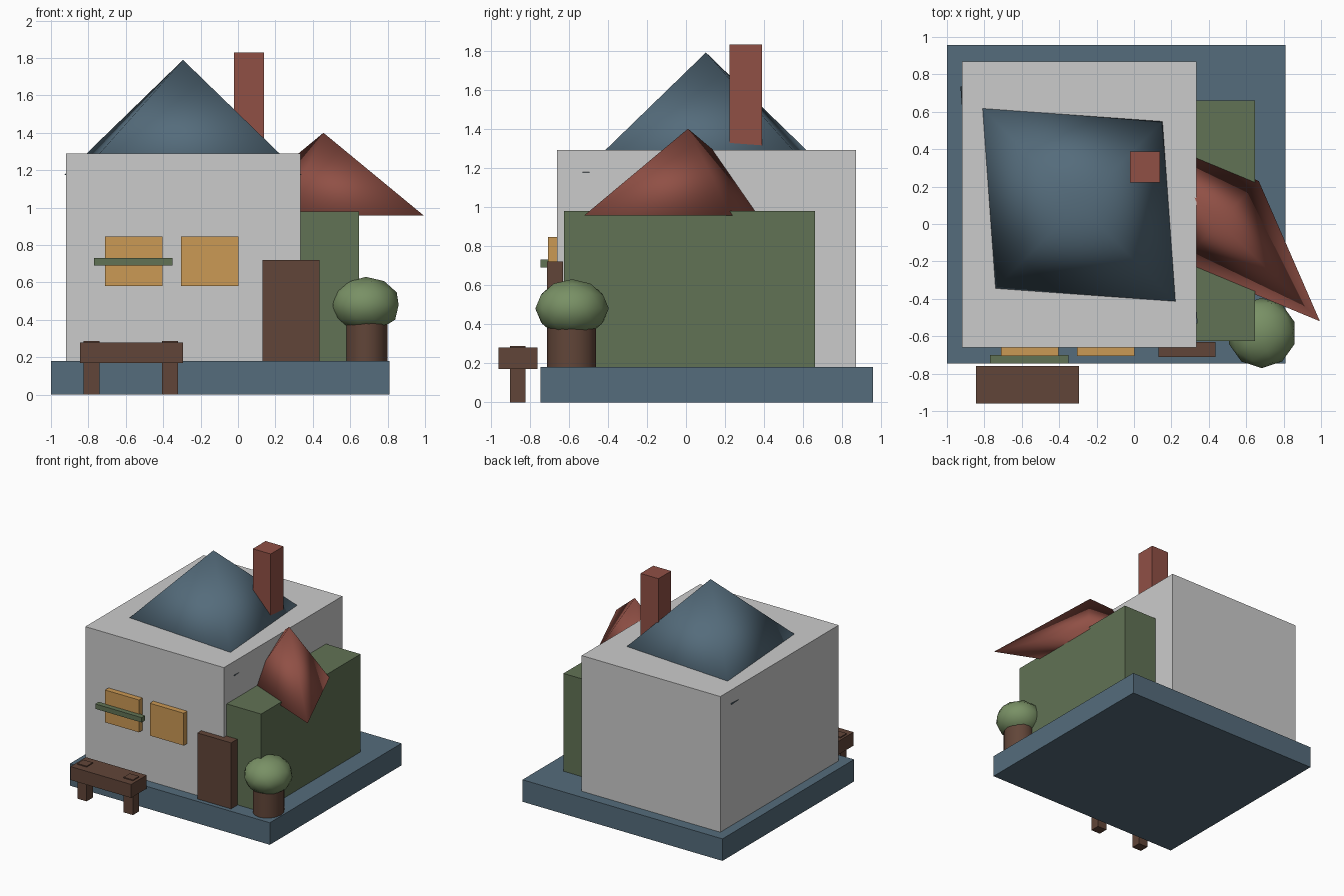
import bpy, bmesh
from mathutils import Vector

if "Cube" in bpy.data.objects:
    bpy.data.objects.remove(bpy.data.objects["Cube"])

def material(name, rgb):
    m = bpy.data.materials.new(name)
    m.diffuse_color = (*rgb, 1)
    m.use_nodes = True
    m.node_tree.nodes["Principled BSDF"].inputs["Base Color"].default_value = m.diffuse_color
    return m

slate = material("slate", (0.09, 0.15, 0.20))
green = material("green", (0.12, 0.17, 0.09))
leaf = material("leaf", (0.19, 0.28, 0.13))
brick = material("brick", (0.28, 0.08, 0.06))
wood = material("wood", (0.12, 0.06, 0.04))
amber = material("amber", (0.60, 0.32, 0.09))

def finish(name, bm, mat=None, smooth=False):
    bmesh.ops.recalc_face_normals(bm, faces=bm.faces)
    me = bpy.data.meshes.new(name)
    bm.to_mesh(me)
    bm.free()
    for p in me.polygons:
        p.use_smooth = smooth
    if mat:
        me.materials.append(mat)
    ob = bpy.data.objects.new(name, me)
    bpy.context.collection.objects.link(ob)
    return ob

def box(name, x, y, z, mat=None):
    bm = bmesh.new()
    bmesh.ops.create_cube(bm, size=1)
    for v in bm.verts:
        v.co = [r[0] + (c + 0.5) * (r[1] - r[0]) for c, r in zip(v.co, (x, y, z))]
    return finish(name, bm, mat)

def pyramid(name, apex, base_z, a, b, mat):
    # a and b are the half diagonals of the four-sided base
    bm = bmesh.new()
    top = bm.verts.new(apex)
    a, b = Vector((*a, 0)), Vector((*b, 0))
    centre = Vector((apex[0], apex[1], base_z))
    ring = [bm.verts.new(centre + d) for d in (a, b, -a, -b)]
    bm.faces.new(ring)
    for i in range(4):
        bm.faces.new((ring[i], ring[(i + 1) % 4], top))
    return finish(name, bm, mat, True)

# Ground slab and the two building volumes
box("foundation", (-1, 0.81), (-0.745, 0.957), (0, 0.18), slate)
box("house_body", (-0.92, 0.335), (-0.66, 0.87), (0.18, 1.29))
box("side_wing", (0.27, 0.647), (-0.625, 0.66), (0.18, 0.98), green)

# Roofs, with eaves partly sunk into the walls, and chimney
pyramid("main_roof", (-0.294, 0.102, 1.79), 1.175, (0.634, -0.634), (0.549, 0.549), slate)
pyramid("wing_roof", (0.457, 0.01, 1.40), 0.957, (0.537, -0.53), (0.21, 0.22), brick)
box("chimney", (-0.022, 0.14), (0.223, 0.388), (1.25, 1.83), brick)

# Door, windows and sill
box("door", (0.13, 0.435), (-0.71, -0.63), (0.18, 0.72), wood)
for side, x in (("left", -0.71), ("right", -0.305)):
    box(side + "_window", (x, x + 0.307), (-0.705, -0.64), (0.58, 0.845), amber)
box("window_sill", (-0.77, -0.35), (-0.745, -0.70), (0.69, 0.73), green)

# Bench
box("bench_seat", (-0.845, -0.295), (-0.96, -0.76), (0.17, 0.28), wood)
for side, x in (("left", -0.825), ("right", -0.405)):
    box(side + "_bench_leg", (x, x + 0.085), (-0.90, -0.82), (0, 0.288), wood)

# Potted bush
bm = bmesh.new()
bmesh.ops.create_cone(bm, cap_ends=True, segments=16, radius1=0.5, radius2=0.5, depth=1)
pot = finish("plant_pot", bm, wood, True)
pot.location = (0.687, -0.585, 0.29)
pot.scale = (0.226, 0.25, 0.22)
bpy.context.view_layer.objects.active = pot
pot.select_set(True)
bpy.ops.object.shade_smooth_by_angle()

bm = bmesh.new()
bmesh.ops.create_icosphere(bm, subdivisions=2, radius=1)
bush = finish("bush", bm, leaf, True)
bush.location = (0.683, -0.583, 0.48)
bush.scale = (0.185, 0.188, 0.15)
